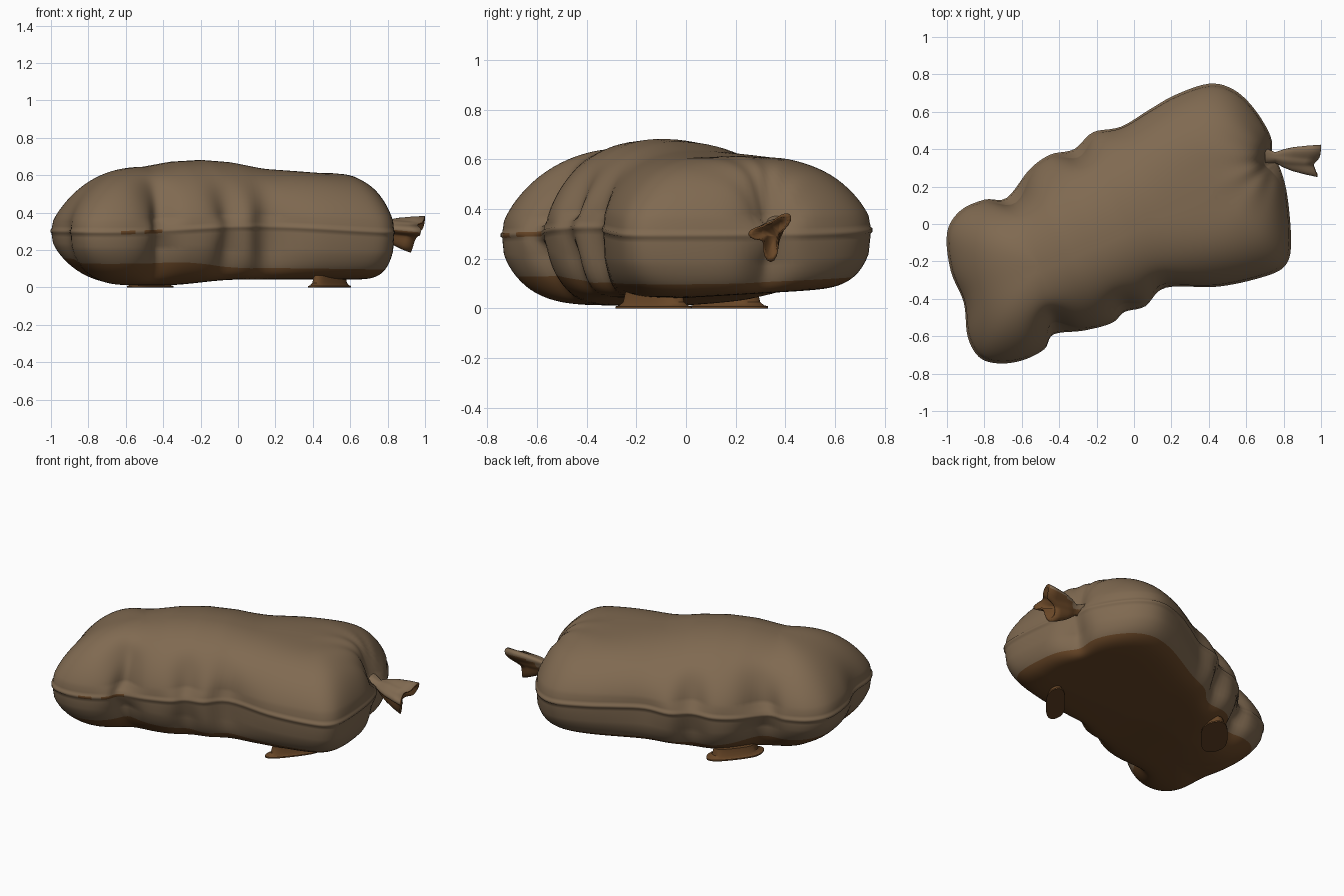
import bpy, bmesh, math
from mathutils import Vector

cube = bpy.data.objects.get("Cube")
if cube:
    bpy.data.objects.remove(cube)


def material(name, rgb):
    m = bpy.data.materials.new(name)
    m.use_nodes = True
    m.diffuse_color = (*rgb, 1)
    m.node_tree.nodes["Principled BSDF"].inputs["Base Color"].default_value = (*rgb, 1)
    m.node_tree.nodes["Principled BSDF"].inputs["Roughness"].default_value = 0.9
    return m


canvas = material("tan canvas", (0.215, 0.143, 0.082))
brown = material("dark brown lining", (0.14, 0.062, 0.02))


def finish(name, bm):
    """Make a smooth object with both materials."""
    bmesh.ops.recalc_face_normals(bm, faces=bm.faces)
    for f in bm.faces:
        f.smooth = True
    me = bpy.data.meshes.new(name)
    bm.to_mesh(me)
    bm.free()
    me.materials.append(canvas)
    me.materials.append(brown)
    ob = bpy.data.objects.new(name, me)
    bpy.context.collection.objects.link(ob)
    return ob


def skin(bm, rings):
    """Join closed loops of points with bands of quads."""
    loops = [[bm.verts.new(p) for p in ring] for ring in rings]
    n = len(loops[0])
    bands = [[bm.faces.new((a[i], a[(i + 1) % n], b[(i + 1) % n], b[i])) for i in range(n)]
             for a, b in zip(loops, loops[1:])]
    return loops, bands


def spline(points, steps):
    """Closed smooth curve through the points."""
    out, n = [], len(points)
    for i in range(n):
        a, b, c, d = (Vector(points[(i + k) % n]) for k in (-1, 0, 1, 2))
        for j in range(steps):
            t = j / steps
            out.append(0.5 * (2 * b + (c - a) * t + (2 * a - 5 * b + 4 * c - d) * t ** 2
                              + (3 * b - a - 3 * c + d) * t ** 3))
    return out


def smooth(loop, times):
    for _ in range(times):
        loop = [(loop[i - 1] + loop[i] * 2 + loop[(i + 1) % len(loop)]) / 4 for i in range(len(loop))]
    return loop


def ramp(x, low, high):
    t = min(1, max(0, (x - low) / (high - low)))
    return t * t * (3 - 2 * t)


def crown_height(x):
    for (x0, z0), (x1, z1) in zip(crown, crown[1:]):
        if x <= x1:
            return z0 + (z1 - z0) * max(0, (x - x0) / (x1 - x0))
    return crown[-1][1]


# Sack: seam outline in plan, domed above and flattened below
outline = [(-1, -.05), (-.98, -.25), (-.91, -.42), (-.89, -.6), (-.83, -.71), (-.73, -.745),
           (-.6, -.73), (-.48, -.67), (-.43, -.59), (-.27, -.57), (-.12, -.53), (-.05, -.47),
           (.06, -.44), (.17, -.34), (.45, -.335), (.7, -.28), (.81, -.22), (.84, -.1),
           (.82, .15), (.78, .3), (.74, .36), (.73, .47), (.64, .62), (.53, .72), (.4, .75),
           (.22, .69), (.08, .61), (-.07, .52), (-.22, .49), (-.32, .4), (-.45, .37),
           (-.56, .29), (-.68, .14), (-.8, .13), (-.93, .07)]
edge = spline(outline, 5)
soft = smooth(edge, 40)
spine_a, spine_b = Vector((-.5, -.23)), Vector((.42, .17))
axis = spine_b - spine_a
crown = [(-.5, .645), (-.35, .673), (-.2, .682), (-.05, .67), (.12, .635), (.42, .612)]
dents = [(-.43, -.56, .1, .06), (-.05, -.46, .09, .035), (.15, -.34, .08, .02),
         (-.31, .41, .09, .04), (-.64, .18, .11, .05), (.76, .35, .1, .05)]
tie = Vector((.76, .35))


def spine_point(p):
    t = (p - spine_a).dot(axis) / axis.length_squared
    return spine_a + axis * min(1, max(0, t))


cores = smooth([spine_point(p) for p in soft], 6)


def seam_height(p):
    return .315 + .012 * math.sin(4 * p.x + 1) - .012 * abs(p.x)


def body_ring(s, side):
    ring = []
    for e, f, c in zip(edge, soft, cores):
        rim = f.lerp(e, s ** 8)
        p = c + (rim - c) * s
        z = seam_height(e)
        if side > 0:
            z += (crown_height(c.x) - z) * (1 - s ** (2.2 + ramp(c.x, 0, .4))) ** .58
        else:
            # the low end rounds off, its flanks and the rest stay full
            flank = ramp(abs(f.y + .2), .15, .45)
            power = 2.7 + 1.3 * flank + 6 * ramp(c.x, -.5, -.05)
            base = .042 + .06 * max(0, p.y) - .03 * (1 - ramp(p.x, -.4, 0))
            z -= (z - base) * (1 - s ** power) ** .5
        # puckers pulled in beside the seam, and creases fanning from the tie
        for x, y, r, d in dents:
            p = p - (rim - c).normalized() * d * math.exp(-((p.x - x) ** 2 + (p.y - y) ** 2) / r ** 2)
        gap = p - tie
        if side > 0:
            z += .012 * math.sin(11 * math.atan2(gap.y, -gap.x)) \
                * math.exp(-gap.length / .15) * min(1, gap.length * 10)
        ring.append((p.x, p.y, z))
    return ring


def seam_ring(s, dz):
    return [(*(c + (e - c) * s), seam_height(e) + dz) for e, c in zip(edge, cores)]


steps = [math.sin(math.pi / 2 * i / 24) for i in range(1, 22)]
rings = [body_ring(s, 1) for s in steps]
rings += [seam_ring(.982, .028), seam_ring(.988, .012), seam_ring(1.0, .007),
          seam_ring(1.0, -.007), seam_ring(.988, -.012), seam_ring(.985, -.03)]
first_low = len(rings)
rings += [body_ring(s, -1) for s in reversed(steps)]
bm = bmesh.new()
loops, bands = skin(bm, rings)
caps = [bm.faces.new(loops[0]), bm.faces.new(loops[-1])]
caps[1].material_index = 1
# Brown base below, and short worn strips on the seam
for band, s in zip(bands[first_low:], reversed(steps)):
    for f in band:
        f.material_index = int(s < .9)
for f in bands[first_low - 4] + bands[first_low - 3]:
    x, y, _ = f.calc_center_median()
    if y < -.55 and (-.63 < x < -.56 or -.5 < x < -.41):
        f.material_index = 1
bmesh.ops.triangulate(bm, faces=caps)
finish("sack_body", bm)


# Gathered neck: a pinched tube flaring into three folds, cut back below, open at the end
def neck_ring(x, size, fold, scale=1.0):
    ring = []
    t = (x - .72) / .27
    cy, cz = .36 - .02 * t, .325 - .02 * t
    for i in range(48):
        a = 2 * math.pi * i / 48
        lobe = sum(w * math.exp(-(math.remainder(a - math.radians(d), 2 * math.pi) / .45) ** 2)
                   for d, w in ((-90, 1.2), (42, 1.0), (185, .75)))
        r = size * scale * (1 - fold * .5 + fold * lobe * .8)
        slant = t * (.02 * fold * math.sin(2 * a) - .06 * max(0, -math.sin(a)))
        ring.append((x + slant, cy + r * math.cos(a), cz + r * math.sin(a)))
    return ring


bm = bmesh.new()
loops, bands = skin(bm, [neck_ring(.70, .05, .2), neck_ring(.755, .029, .3), neck_ring(.80, .05, .5),
                         neck_ring(.85, .064, .7), neck_ring(.92, .075, .9), neck_ring(.98, .082, 1),
                         neck_ring(.98, .082, 1, .8), neck_ring(.90, .06, .9, .7)])
bm.faces.new(loops[-1])
lining = {f for band in bands[-2:] for f in band} | set(loops[-1][0].link_faces)
bm.normal_update()
bmesh.ops.recalc_face_normals(bm, faces=bm.faces)
for f in bm.faces:
    low = f.calc_center_median().z < .275 or f.normal.z < -.25
    f.material_index = int(f in lining or low)
finish("gathered_neck", bm)


# Loose flaps under the sack: slanting thin leaves hanging from a low root
def flap(name, cx, cy, width):
    leaf = spline([(-.18, -.2 * width), (-.12, -width), (.1, -width), (.18, .2 * width),
                   (.12, width), (-.1, width)], 5)
    rings = []
    for scale, z in ((.74, .065), (.8, .025), (.9, .012), (1, .008), (1, 0)):
        rings.append([(cx + (p.x * .62 - p.y * .78) * scale,
                       cy + (p.x * .78 + p.y * .62) * scale, z) for p in leaf])
    bm = bmesh.new()
    loops, _ = skin(bm, rings)
    bm.faces.new(loops[0])
    bm.faces.new(loops[-1])
    for f in bm.faces:
        f.material_index = 1
    ob = finish(name, bm)
    bpy.ops.object.select_all(action='DESELECT')
    bpy.context.view_layer.objects.active = ob
    ob.select_set(True)
    bpy.ops.object.shade_smooth_by_angle()


flap("front_flap", .49, -.13, .05)
flap("back_flap", -.47, .17, .07)
